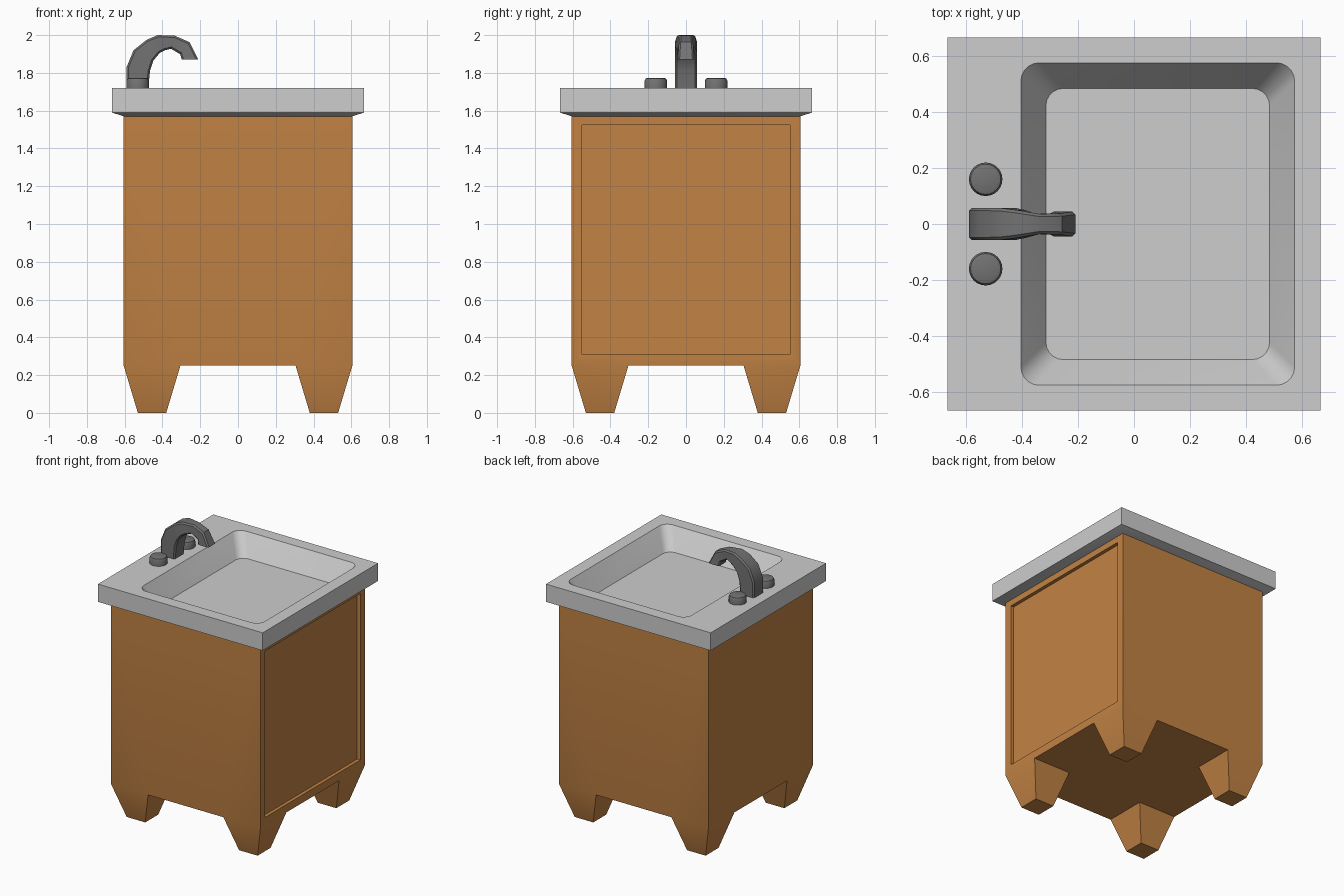
import bpy, bmesh, math
from mathutils import Vector

if "Cube" in bpy.data.objects:
    bpy.data.objects.remove(bpy.data.objects["Cube"])


def material(name, rgb):
    m = bpy.data.materials.new(name)
    m.diffuse_color = (*rgb, 1)
    m.use_nodes = True
    m.node_tree.nodes["Principled BSDF"].inputs["Base Color"].default_value = m.diffuse_color
    return m


WOOD = material("warm_wood", (0.54, 0.225, 0.058))
STONE = material("pale_grey", (0.61, 0.61, 0.61))
METAL = material("dark_metal", (0.17, 0.17, 0.17))


def finish(bm, name, mat, angle=30):
    bmesh.ops.remove_doubles(bm, verts=bm.verts, dist=1e-5)
    bmesh.ops.recalc_face_normals(bm, faces=bm.faces)
    me = bpy.data.meshes.new(name)
    bm.to_mesh(me)
    bm.free()
    me.materials.append(mat)
    ob = bpy.data.objects.new(name, me)
    bpy.context.collection.objects.link(ob)
    bpy.ops.object.select_all(action='DESELECT')
    ob.select_set(True)
    bpy.context.view_layer.objects.active = ob
    bpy.ops.object.shade_smooth_by_angle(angle=math.radians(angle))
    return ob


def loft(loops, name, mat, angle=30):
    """Skin equal-length point loops and cap both ends."""
    bm = bmesh.new()
    rings = []
    for loop in loops:
        rings.append([bm.verts.new(p) for p in loop])
    n = len(rings[0])
    for a, b in zip(rings, rings[1:]):
        for i in range(n):
            j = (i + 1) % n
            bm.faces.new((a[i], a[j], b[j], b[i]))
    bm.faces.new(rings[0])
    bm.faces.new(rings[-1])
    bmesh.ops.dissolve_degenerate(bm, dist=1e-5, edges=bm.edges)
    return finish(bm, name, mat, angle)


def rounded_rect(x0, x1, y, r, z, seg=5):
    pts = []
    corners = ((x1 - r, y - r), (x0 + r, y - r), (x0 + r, r - y), (x1 - r, r - y))
    for k, (cx, cy) in enumerate(corners):
        for i in range(seg + 1):
            a = math.pi / 2 * (k + i / seg)
            pts.append((cx + r * math.cos(a), cy + r * math.sin(a), z))
    return pts


# Cabinet: 3x3 base plan raised into a box, corner cells drawn down into feet
bm = bmesh.new()
cuts = (-0.605, -0.305, 0.305, 0.605)
grid = [[[bm.verts.new((x, y, z)) for y in cuts] for x in cuts] for z in (0.25, 1.57)]
lo, hi = grid
for i in range(3):
    for j in range(3):
        bm.faces.new((hi[i][j], hi[i+1][j], hi[i+1][j+1], hi[i][j+1]))
        cell = (lo[i][j], lo[i+1][j], lo[i+1][j+1], lo[i][j+1])
        if i == 1 or j == 1:
            bm.faces.new(cell)
        else:
            cx, cy = (i - 1) * 0.455, (j - 1) * 0.455
            foot = [bm.verts.new((cx + (v.co.x - cx) / 2, cy + (v.co.y - cy) / 2, 0)) for v in cell]
            for k in range(4):
                m = (k + 1) % 4
                bm.faces.new((cell[k], cell[m], foot[m], foot[k]))
            bm.faces.new(foot)
for e in (0, 3):
    bm.faces.new([lo[i][e] for i in range(4)] + [hi[i][e] for i in (3, 2, 1, 0)])
    side = bm.faces.new([lo[e][j] for j in range(4)] + [hi[e][j] for j in (3, 2, 1, 0)])
bmesh.ops.recalc_face_normals(bm, faces=bm.faces)
# Recessed door panel on the +x side
bmesh.ops.inset_region(bm, faces=[side], thickness=0.055, use_even_offset=True)
for v in side.verts:
    if v.co.z > 1:
        v.co.z = 1.525
    else:
        v.co.z = 0.308
ext = bmesh.ops.extrude_face_region(bm, geom=[side])
bmesh.ops.translate(bm, vec=(-0.025, 0, 0),
                    verts=[g for g in ext["geom"] if isinstance(g, bmesh.types.BMVert)])
if side.is_valid:
    bmesh.ops.delete(bm, geom=[side], context='FACES_ONLY')
finish(bm, "cabinet", WOOD)

# Counter slab with sunken basin
loft([
    rounded_rect(-0.605, 0.605, 0.605, 0, 1.57),
    rounded_rect(-0.667, 0.667, 0.667, 0, 1.59),
    rounded_rect(-0.667, 0.667, 0.667, 0, 1.72),
    rounded_rect(-0.405, 0.575, 0.577, 0.065, 1.72),
    rounded_rect(-0.315, 0.485, 0.485, 0.06, 1.574),
], "counter_basin", STONE)


# Faucet: chamfered box section swept along a hook
def section(ox, oz, ix, iz, w, c=0.01):
    o, i = Vector((ox, 0, oz)), Vector((ix, 0, iz))
    d = (i - o).normalized() * c
    y = Vector((0, 1, 0))
    return [o + y * (w - c), o + d + y * w, i - d + y * w, i + y * (w - c),
            i - y * (w - c), i - d - y * w, o + d - y * w, o - y * (w - c)]


loft([section(*s) for s in (
    (-0.59, 1.715, -0.475, 1.715, 0.058),
    (-0.59, 1.83, -0.466, 1.81, 0.058),
    (-0.553, 1.92, -0.448, 1.865, 0.058),
    (-0.484, 1.975, -0.415, 1.905, 0.057),
    (-0.425, 2.0, -0.385, 1.92, 0.050),
    (-0.335, 1.997, -0.355, 1.928, 0.036),
    (-0.257, 1.963, -0.305, 1.898, 0.038),
    (-0.21, 1.87, -0.298, 1.87, 0.044),
)], "faucet", METAL, 35)

# Tap knobs either side of the faucet
for label, cy in (("left", -0.16), ("right", 0.16)):
    loft([[(-0.531 + r * math.cos(t * math.pi / 12), cy + r * math.sin(t * math.pi / 12), z)
           for t in range(24)]
          for r, z in ((0.06, 1.715), (0.06, 1.757), (0.054, 1.77), (0.043, 1.774))],
         label + "_knob", METAL)
